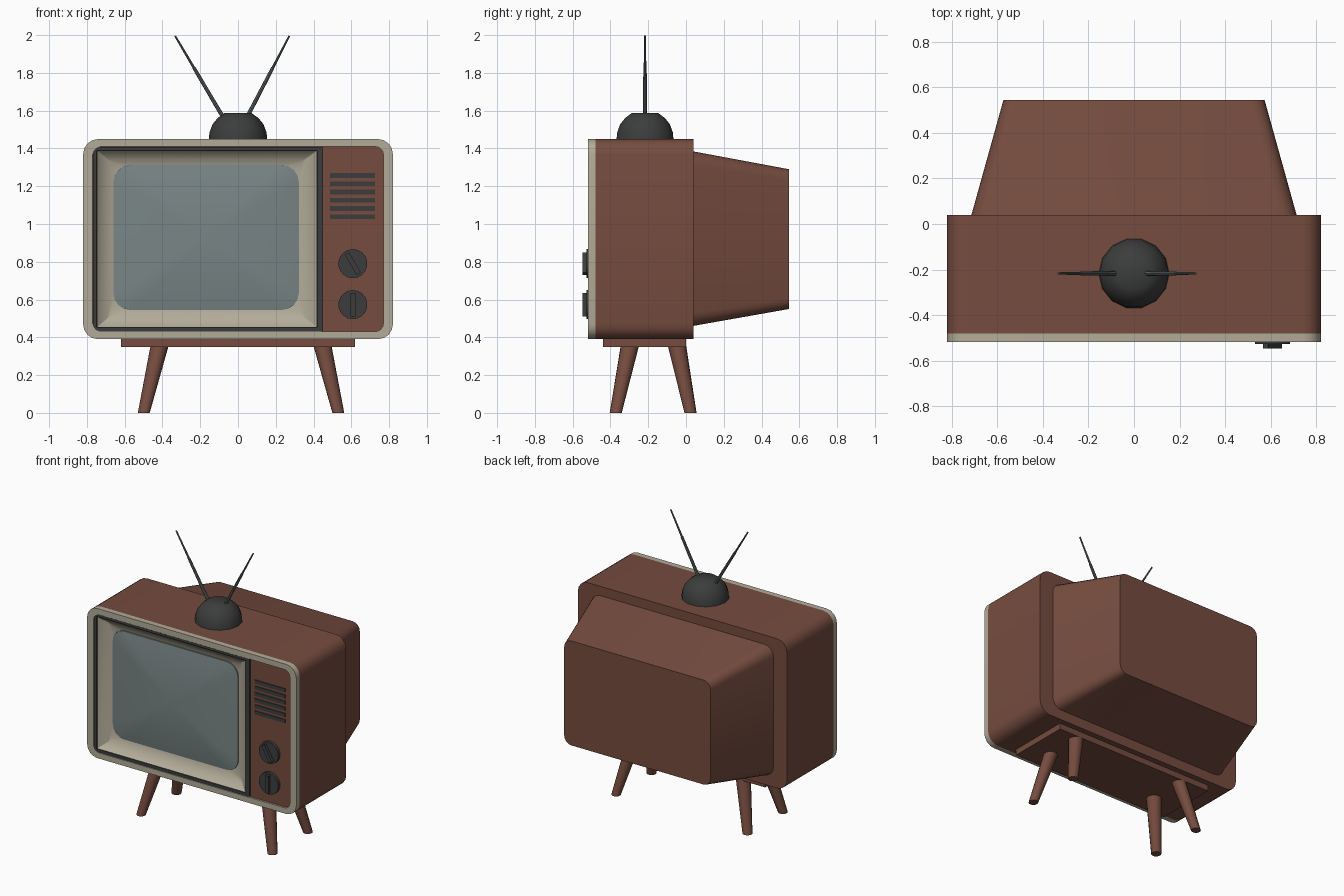
import bpy, bmesh, math
from mathutils import Vector, Matrix

if "Cube" in bpy.data.objects:
    bpy.data.objects.remove(bpy.data.objects["Cube"])


def material(name, rgb):
    m = bpy.data.materials.new(name)
    m.diffuse_color = (*rgb, 1)
    m.use_nodes = True
    m.node_tree.nodes["Principled BSDF"].inputs["Base Color"].default_value = m.diffuse_color
    return m


BROWN = material("brown wood", (0.18, 0.072, 0.05))
CREAM = material("cream trim", (0.45, 0.41, 0.32))
DARK = material("dark plastic", (0.045, 0.046, 0.046))
GLASS = material("grey glass", (0.19, 0.235, 0.235))
METAL = material("antenna metal", (0.12, 0.135, 0.135))


def finish(bm, name, mats, angle=35):
    me = bpy.data.meshes.new(name)
    bm.to_mesh(me)
    bm.free()
    for m in mats:
        me.materials.append(m)
    me.shade_smooth()
    me.set_sharp_from_angle(angle=math.radians(angle))
    ob = bpy.data.objects.new(name, me)
    bpy.context.collection.objects.link(ob)
    return ob


def rrect(x0, x1, z0, z1, r, y, seg=4):
    """Rounded rectangle in the xz plane, counter-clockwise seen from the front."""
    pts = []
    for cx, cz, a0 in ((x1 - r, z0 + r, -90), (x1 - r, z1 - r, 0),
                       (x0 + r, z1 - r, 90), (x0 + r, z0 + r, 180)):
        for i in range(seg + 1):
            a = math.radians(a0 + 90 * i / seg)
            pts.append((cx + r * math.cos(a), y, cz + r * math.sin(a)))
    return pts


def loft(name, rings, mats, front=False, back=False, loop=False, bands=None):
    """Skin rings, listed from front centre outwards and back."""
    bm = bmesh.new()
    vs = [[bm.verts.new(p) for p in ring] for ring in rings]
    n = len(vs[0])
    pairs = list(zip(vs, vs[1:])) + ([(vs[-1], vs[0])] if loop else [])
    for k, (a, b) in enumerate(pairs):
        for i in range(n):
            j = (i + 1) % n
            f = bm.faces.new((a[i], b[i], b[j], a[j]))
            f.material_index = bands[k] if bands else 0
    if front:
        bm.faces.new(vs[0])
    if back:
        bm.faces.new(vs[-1][::-1])
    return finish(bm, name, mats)


def box(name, x0, x1, y0, y1, z0, z1, mat, turn=0):
    bm = bmesh.new()
    c = Vector(((x0 + x1) / 2, (y0 + y1) / 2, (z0 + z1) / 2))
    bmesh.ops.create_cube(bm, size=1, matrix=Matrix.Translation(c)
                          @ Matrix.Rotation(math.radians(turn), 4, 'Y')
                          @ Matrix.Diagonal((x1 - x0, y1 - y0, z1 - z0, 1)))
    return finish(bm, name, [mat])


def rod(name, p, q, r1, r2, mat, sides=12):
    p, q = Vector(p), Vector(q)
    d = q - p
    bm = bmesh.new()
    bmesh.ops.create_cone(bm, cap_ends=True, segments=sides, radius1=r1, radius2=r2,
                          depth=d.length, matrix=Matrix.Translation((p + q) / 2)
                          @ d.to_track_quat('Z', 'Y').to_matrix().to_4x4())
    return finish(bm, name, [mat])


# Cabinet and tapered back
outer = (-0.82, 0.82, 0.39, 1.45, 0.08)
inner = (-0.77, 0.77, 0.43, 1.41, 0.045)
loft("cabinet", [rrect(*outer, -0.48), rrect(*outer, 0.04)], [BROWN], back=True)
loft("tube_housing", [rrect(-0.715, 0.715, 0.46, 1.385, 0.07, 0.035),
                      rrect(-0.573, 0.573, 0.55, 1.29, 0.055, 0.545)], [BROWN], back=True)

# Front trim ring
loft("front_trim", [rrect(*inner, -0.48), rrect(*inner, -0.518),
                    rrect(*outer, -0.518), rrect(*outer, -0.48)], [CREAM], loop=True)

# Screen surround: cream recess with dark border
screen = (-0.66, 0.322, 0.545, 1.312, 0.09)
loft("screen_surround", [
    rrect(*screen, -0.452),
    rrect(-0.69, 0.355, 0.50, 1.342, 0.004, -0.462),
    rrect(-0.743, 0.415, 0.455, 1.387, 0.004, -0.508),
    rrect(-0.748, 0.42, 0.452, 1.39, 0.004, -0.515),
    rrect(-0.768, 0.45, 0.432, 1.408, 0.008, -0.515),
    rrect(-0.768, 0.45, 0.432, 1.408, 0.008, -0.485)],
    [CREAM, DARK], bands=[0, 0, 1, 1, 1])

# Bulging glass
cx, cz = (screen[0] + screen[1]) / 2, (screen[2] + screen[3]) / 2
hw, hh = (screen[1] - screen[0]) / 2, (screen[3] - screen[2]) / 2
rings = [rrect(cx - hw * f, cx + hw * f, cz - hh * f, cz + hh * f, 0.09 * f,
               -0.46 - 0.035 * (1 - f * f)) for f in (0.15, 0.4, 0.6, 0.8, 0.92, 1)]
rings.append(rrect(*screen, -0.445))
loft("screen_glass", rings, [GLASS], front=True)

# Control panel with speaker slots and knobs
box("control_panel", 0.445, 0.78, -0.505, -0.485, 0.42, 1.42, BROWN)
for i in range(6):
    z = 1.257 - 0.0437 * i
    box(f"speaker_slot_{i + 1}", 0.487, 0.725, -0.511, -0.503, z - 0.0125, z + 0.0125, DARK)
for name, z, turn in (("upper", 0.79, -30), ("lower", 0.573, 0)):
    rod(f"{name}_knob", (0.608, -0.5, z), (0.608, -0.526, z), 0.077, 0.077, DARK, 18)
    box(f"{name}_knob_grip", 0.595, 0.621, -0.547, -0.52, z - 0.062, z + 0.062, DARK, turn)

# Stand: plate and four splayed legs
box("stand_plate", -0.62, 0.62, -0.44, 0, 0.348, 0.395, BROWN)
for side, s in (("left", -1), ("right", 1)):
    for end, yt, yb in (("front", -0.298, -0.372), ("back", -0.047, 0.024)):
        leg = rod(f"{end}_{side}_leg", (0.016 + s * 0.515, yb, 0),
                  (0.016 + s * 0.432, yt, 0.352), 0.033, 0.05, BROWN)
        for v in leg.data.vertices:  # level foot and top
            v.co.z = 0 if v.co.z < 0.17 else 0.352

# Antenna dome
bm = bmesh.new()
prev = None
for r, z in ((0.155, 1.445), (0.151, 1.485), (0.135, 1.528), (0.108, 1.561), (0.072, 1.587)):
    ring = [bm.verts.new((r * math.cos(math.tau * i / 14), -0.217 + r * math.sin(math.tau * i / 14), z))
            for i in range(14)]
    if prev:
        for i in range(14):
            j = (i + 1) % 14
            bm.faces.new((prev[i], prev[j], ring[j], ring[i]))
    prev = ring
bm.faces.new(prev)
finish(bm, "antenna_base", [DARK], 40)

# Telescopic rods
for side, a, b in (("left", (-0.07, -0.217, 1.55), (-0.333, -0.217, 1.996)),
                   ("right", (0.04, -0.217, 1.55), (0.272, -0.217, 1.996))):
    mid = Vector(a).lerp(Vector(b), 0.62)
    rod(f"{side}_antenna_lower", a, mid, 0.011, 0.009, METAL, 8)
    rod(f"{side}_antenna_upper", mid, b, 0.007, 0.005, METAL, 8)
